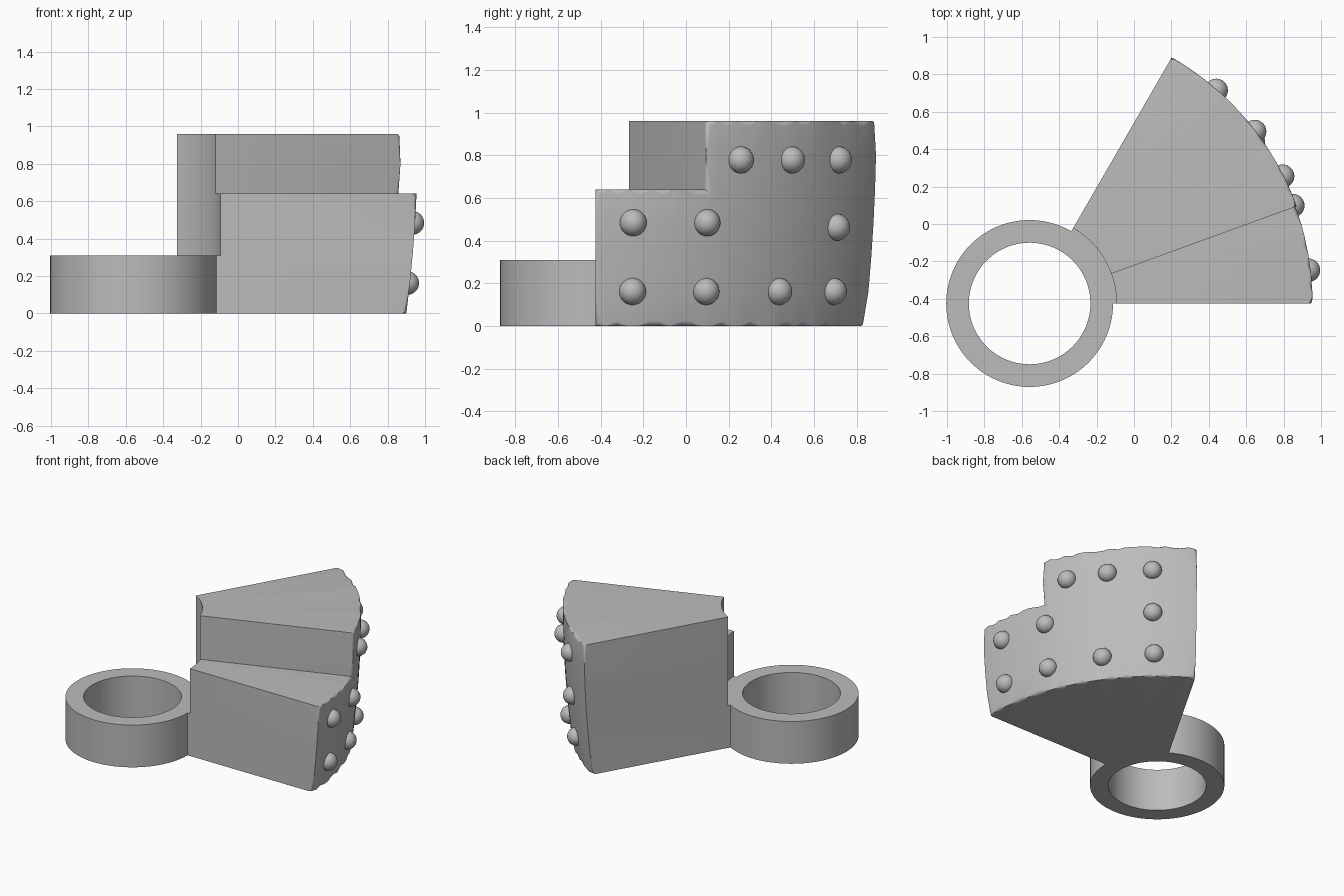
import bpy, bmesh, math
from mathutils import Vector

cube = bpy.data.objects.get("Cube")
if cube:
    bpy.data.objects.remove(cube, do_unlink=True)

HUB = Vector((-0.558, -0.425, 0))      # axis of the ring and of the sector
RING_OUT, RING_IN, RING_H = 0.446, 0.325, 0.31
STEP_Z, TOP_Z = 0.64, 0.96
STEP_ANGLE, END_ANGLE = 20, 60
WALL_IN = 0.465

grey = bpy.data.materials.new("plain grey")
grey.use_nodes = True
grey.diffuse_color = (0.5, 0.5, 0.5, 1)
grey.node_tree.nodes["Principled BSDF"].inputs["Base Color"].default_value = (0.5, 0.5, 0.5, 1)


def finish(bm, name):
    bmesh.ops.recalc_face_normals(bm, faces=bm.faces[:])
    mesh = bpy.data.meshes.new(name)
    bm.to_mesh(mesh)
    bm.free()
    obj = bpy.data.objects.new(name, mesh)
    bpy.context.collection.objects.link(obj)
    mesh.materials.append(grey)
    bpy.ops.object.select_all(action='DESELECT')
    obj.select_set(True)
    bpy.context.view_layer.objects.active = obj
    bpy.ops.object.shade_smooth_by_angle(angle=math.radians(30))
    return obj


def polar(radius, degrees, z):
    a = math.radians(degrees)
    return HUB + Vector((radius * math.cos(a), radius * math.sin(a), z))


def outer_radius(z):
    """Gently bulging outer wall, widest at the top."""
    return 1.52 - 0.067 * (TOP_Z - z) ** 2


def sector(name, angles, levels, r_in, r_out, keep, round_edge=0):
    """Solid made of the kept angle/height cells between two walls."""
    bm = bmesh.new()
    cache = {}

    def vert(i, j, outer):
        key = (i, j, outer)
        if key not in cache:
            z = levels[j]
            cache[key] = bm.verts.new(polar(r_out(z) if outer else r_in, angles[i], z))
        return cache[key]

    cells = {(i, j) for i in range(len(angles) - 1) for j in range(len(levels) - 1)
             if keep(angles[i], levels[j])}
    outer_faces = set()
    for i, j in cells:
        corners = [(i, j), (i + 1, j), (i + 1, j + 1), (i, j + 1)]
        bm.faces.new([vert(*c, False) for c in corners])
        outer_faces.add(bm.faces.new([vert(*c, True) for c in corners]))
        neighbours = [(i, j - 1), (i + 1, j), (i, j + 1), (i - 1, j)]
        for k, n in enumerate(neighbours):
            if n not in cells:
                a, b = corners[k], corners[(k + 1) % 4]
                bm.faces.new([vert(*a, False), vert(*b, False), vert(*b, True), vert(*a, True)])
    if round_edge:
        rim = [e for e in bm.edges if sum(f in outer_faces for f in e.link_faces) == 1]
        bmesh.ops.bevel(bm, geom=rim, offset=round_edge, segments=4, profile=0.5,
                        affect='EDGES', clamp_overlap=True)
    return finish(bm, name)


# Ring: rectangular section swept round the hub
bm = bmesh.new()
segments = 120
loops = []
for s in range(segments):
    a = 360 * s / segments
    loops.append([bm.verts.new(polar(r, a, z)) for r, z in
                  ((RING_IN, 0), (RING_OUT, 0), (RING_OUT, RING_H), (RING_IN, RING_H))])
for s in range(segments):
    p, q = loops[s], loops[(s + 1) % segments]
    for k in range(4):
        bm.faces.new((p[k], p[(k + 1) % 4], q[(k + 1) % 4], q[k]))
finish(bm, "ring")

# Stepped wedge with a rounded outer rim, and the foot joining it to the ring
fan = list(range(0, END_ANGLE + 1, 2))
sector("stepped_wedge", fan, [TOP_Z * k / 6 for k in range(7)], WALL_IN, outer_radius,
       lambda a, z: z < STEP_Z - 0.01 or a >= STEP_ANGLE, 0.025)
sector("wedge_foot", fan, [0, RING_H], RING_OUT - 0.002, lambda z: WALL_IN,
       lambda a, z: True)

# Round studs on the outer wall: height, then the angles along that row
stud_rows = [(0.162, (6.8, 20.6, 35.7, 49.2)),
             (0.484, (6.8, 20.4)),
             (0.463, (48.9,)),
             (0.778, (26.7, 37.4, 48.8))]
for z, row in stud_rows:
    for a in row:
        bm = bmesh.new()
        bmesh.ops.create_uvsphere(bm, u_segments=32, v_segments=16, radius=0.063)
        bmesh.ops.translate(bm, verts=bm.verts[:], vec=polar(outer_radius(z) - 0.004, a, z))
        finish(bm, "stud")
